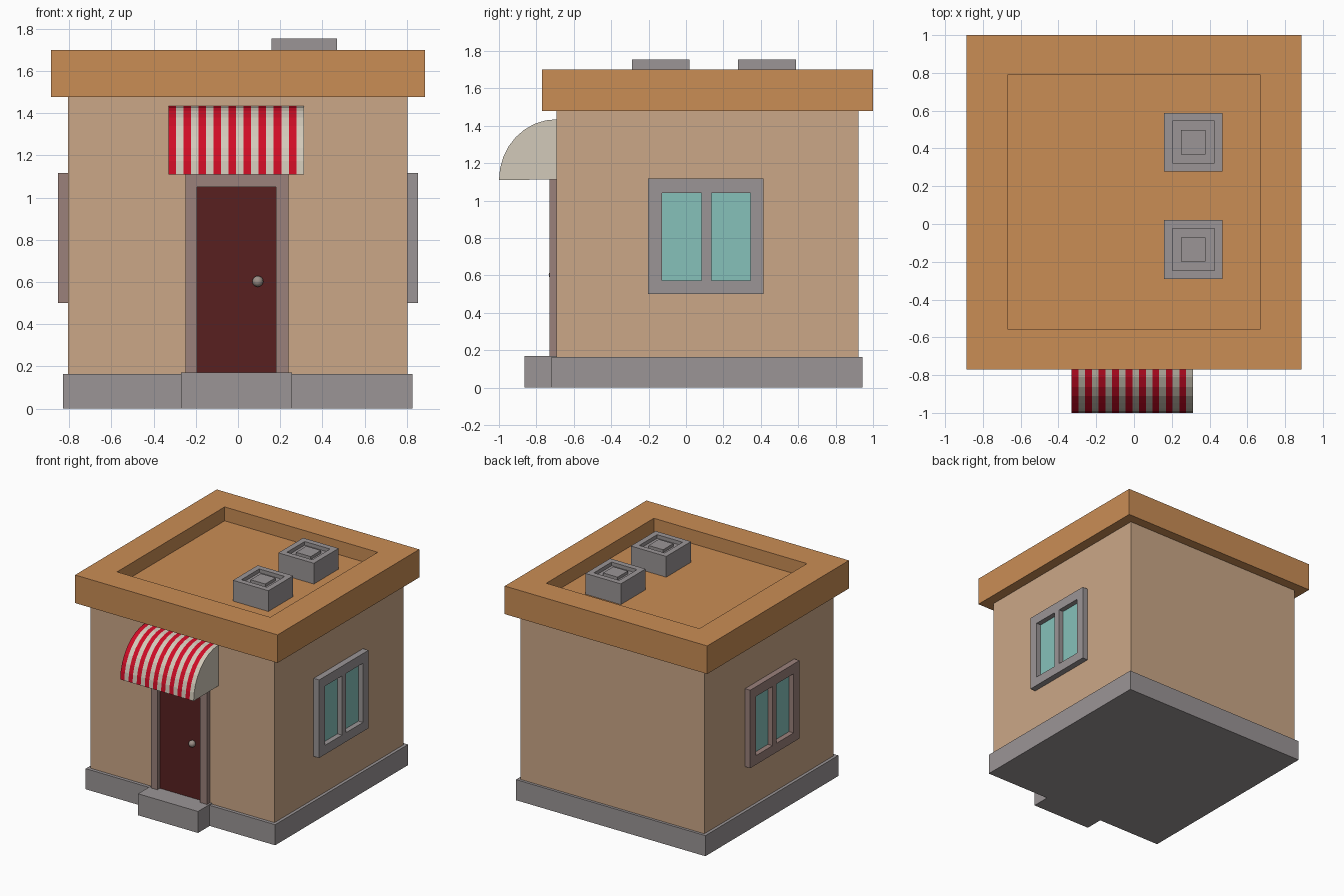
import bpy, bmesh, math
from mathutils import Vector

if "Cube" in bpy.data.objects:
    bpy.data.objects.remove(bpy.data.objects["Cube"])


def srgb(h):
    c = [int(h[i:i + 2], 16) / 255 for i in (0, 2, 4)]
    return [x / 12.92 if x < 0.04045 else ((x + 0.055) / 1.055) ** 2.4 for x in c] + [1]


def mat(name, h):
    m = bpy.data.materials.new(name)
    m.diffuse_color = srgb(h)
    m.use_nodes = True
    m.node_tree.nodes["Principled BSDF"].inputs["Base Color"].default_value = m.diffuse_color
    return m


WALL = mat("tan wall", "CBA787")
ROOF = mat("orange roof", "CA8D55")
STONE = mat("grey stone", "9B9596")
FRAME = mat("mauve frame", "9B817B")
DOOR = mat("dark red door", "582020")
GLASS = mat("teal glass", "86C1BA")
RED = mat("awning red", "D00C26")
CREAM = mat("awning cream", "D2CABA")
KNOB = mat("knob metal", "9C9088")


def finish(name, bm, mats):
    bmesh.ops.remove_doubles(bm, verts=bm.verts, dist=1e-5)
    bmesh.ops.recalc_face_normals(bm, faces=bm.faces)
    me = bpy.data.meshes.new(name)
    bm.to_mesh(me)
    bm.free()
    for m in mats:
        me.materials.append(m)
    ob = bpy.data.objects.new(name, me)
    bpy.context.collection.objects.link(ob)
    return ob


def relief(name, us, vs, height, base, place, mats, low=None):
    """Stepped block: cell (i, j) of the u/v grid rises to height(i, j);
    cells for which low(i, j) is true take the second material."""
    bm = bmesh.new()
    nu, nv = len(us) - 1, len(vs) - 1

    def h(i, j):
        return height(i, j) if 0 <= i < nu and 0 <= j < nv else base

    def quad(pts, m=0):
        bm.faces.new([bm.verts.new(place(*p)) for p in pts]).material_index = m

    for i in range(-1, nu):
        for j in range(-1, nv):
            a = h(i, j)
            if i >= 0 and j >= 0:
                u0, u1, v0, v1 = us[i], us[i + 1], vs[j], vs[j + 1]
                for w, m in ((a, int(bool(low and low(i, j)))), (base, 0)):
                    quad([(u0, v0, w), (u1, v0, w), (u1, v1, w), (u0, v1, w)], m)
            b = h(i + 1, j)
            if a != b and j >= 0:
                u = us[i + 1]
                quad([(u, vs[j], a), (u, vs[j + 1], a), (u, vs[j + 1], b), (u, vs[j], b)])
            b = h(i, j + 1)
            if a != b and i >= 0:
                v = vs[j + 1]
                quad([(us[i], v, a), (us[i + 1], v, a), (us[i + 1], v, b), (us[i], v, b)])
    return finish(name, bm, mats)


def up(u, v, w):
    return Vector((u, v, w))


def box(name, x0, x1, y0, y1, z0, z1, m):
    return relief(name, [x0, x1], [y0, y1], lambda i, j: z1, z0, up, [m])


# Main masses
box("plinth", -0.83, 0.828, -0.718, 0.943, 0, 0.163, STONE)
box("walls", -0.806, 0.804, -0.692, 0.922, 0.163, 1.48, WALL)
box("door_step", -0.27, 0.255, -0.864, -0.692, 0, 0.17, STONE)

# Roof with sunken deck
relief("roof", [-0.886, -0.67, 0.67, 0.886], [-0.771, -0.555, 0.79, 1.0],
       lambda i, j: 1.59 if i == j == 1 else 1.70, 1.478, up, [ROOF])

# Roof vents: rim, groove, raised centre
offs = [-0.155, -0.111, -0.064, 0.064, 0.111, 0.155]
for n, cy in enumerate((-0.135, 0.433)):
    def vent_height(i, j):
        ring = min(i, j, 4 - i, 4 - j)
        return (1.754, 1.725, 1.748)[ring]
    relief(f"roof_vent_{n + 1}", [0.314 + o for o in offs], [cy + o for o in offs],
           vent_height, 1.59, up, [STONE])

# Side windows, two sunken panes each
def pane(i, j):
    return i in (1, 3) and j == 1


for name, s, m in (("right_window", 1, STONE), ("left_window", -1, FRAME)):
    relief(name, [-0.202, -0.128, 0.083, 0.136, 0.345, 0.414], [0.50, 0.572, 1.04, 1.117],
           lambda i, j: 0.812 if pane(i, j) else 0.852, 0.80,
           lambda u, v, w: Vector((s * w, u, v)), [m, GLASS], pane)

# Door and surround
def leaf(i, j):
    return i == 1 and j == 0


relief("door_and_frame", [-0.25, -0.195, 0.18, 0.24], [0.165, 1.05, 1.115],
       lambda i, j: 0.698 if leaf(i, j) else 0.73, 0.688,
       lambda u, v, w: Vector((u, -w, v)), [FRAME, DOOR], leaf)

# Door knob
bm = bmesh.new()
bmesh.ops.create_uvsphere(bm, u_segments=16, v_segments=10, radius=0.026)
bmesh.ops.translate(bm, verts=bm.verts, vec=(0.094, -0.708, 0.603))
for f in bm.faces:
    f.smooth = True
finish("door_knob", bm, [KNOB])

# Striped quarter-round awning
N, STRIPES, X0, X1 = 8, 18, -0.33, 0.312
arc = [(-0.692 - 0.308 * math.sin(k * math.pi / 2 / N),
        1.11 + 0.325 * math.cos(k * math.pi / 2 / N)) for k in range(N + 1)]
profile = arc + [(-0.692, 1.113)]
bm = bmesh.new()
rows = []
for s in range(STRIPES + 1):
    x = X0 + (X1 - X0) * s / STRIPES
    rows.append([bm.verts.new((x, y, z)) for y, z in profile])
for s in range(STRIPES):
    a, b = rows[s], rows[s + 1]
    for k in range(len(profile)):
        k2 = (k + 1) % len(profile)
        f = bm.faces.new((a[k], a[k2], b[k2], b[k]))
        f.material_index = 0 if s % 2 == 0 and k < N else 1
for end in (rows[0], rows[-1]):
    bm.faces.new(end).material_index = 1
finish("awning", bm, [RED, CREAM])
